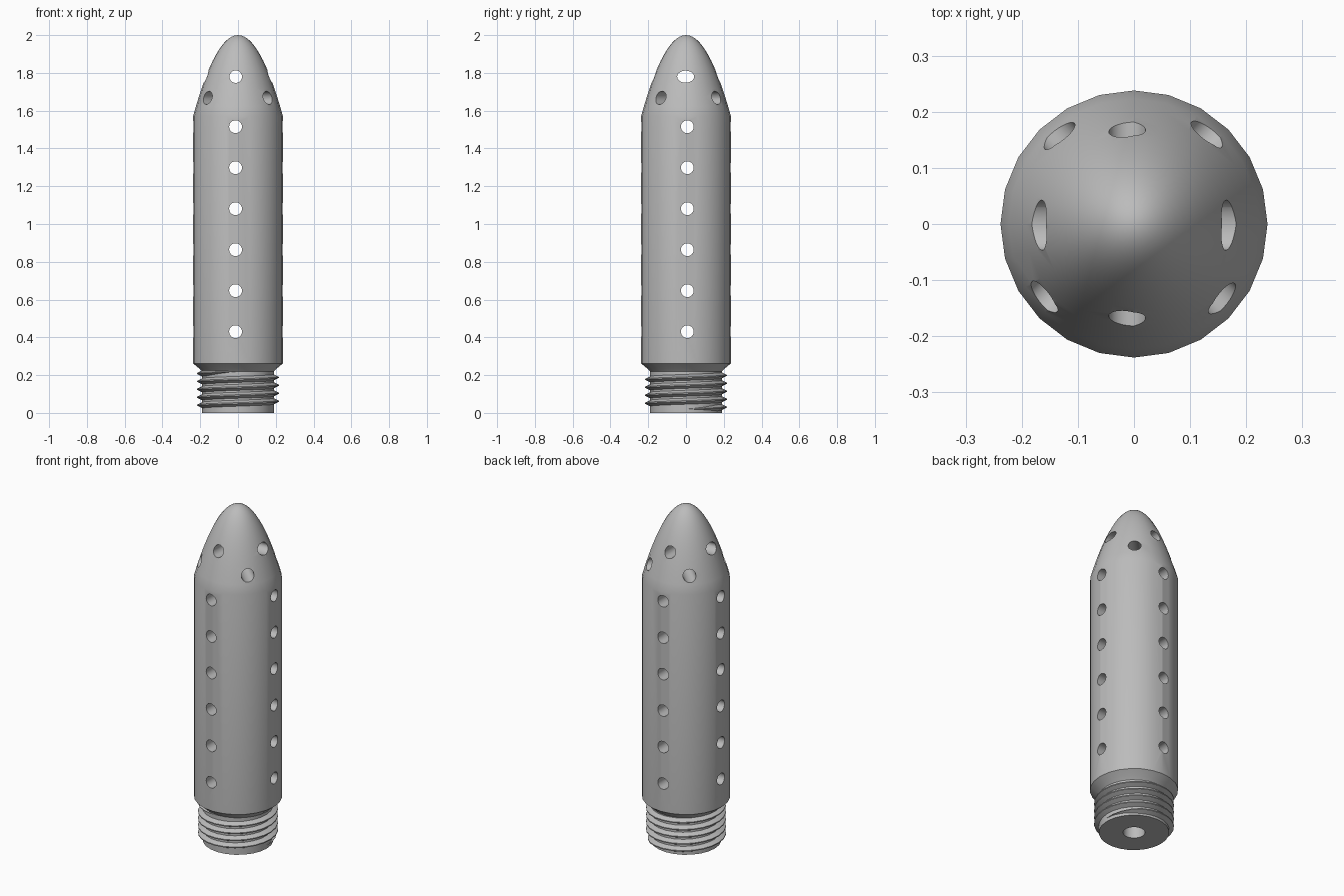
import bpy, bmesh
from math import pi, cos, sin, sqrt, radians

cube = bpy.data.objects.get("Cube")
if cube:
    bpy.data.objects.remove(cube, do_unlink=True)

SIDES = 24
RADIUS = 0.238
SHOULDER = 1.57

grey = bpy.data.materials.new("plain grey")
grey.use_nodes = True
COLOUR = (0.5, 0.5, 0.5, 1)
grey.diffuse_color = COLOUR
grey.node_tree.nodes["Principled BSDF"].inputs["Base Color"].default_value = COLOUR


def add_object(name, bm):
    bmesh.ops.recalc_face_normals(bm, faces=bm.faces)
    mesh = bpy.data.meshes.new(name)
    bm.to_mesh(mesh)
    bm.free()
    mesh.materials.append(grey)
    obj = bpy.data.objects.new(name, mesh)
    bpy.context.collection.objects.link(obj)
    return obj


def activate(obj):
    bpy.ops.object.select_all(action='DESELECT')
    obj.select_set(True)
    bpy.context.view_layer.objects.active = obj


def lathe(name, profile):
    """Closed solid of revolution from (radius, z) pairs ending at a tip."""
    bm = bmesh.new()
    rings = [[bm.verts.new((r * cos(2 * pi * i / SIDES), r * sin(2 * pi * i / SIDES), z))
              for i in range(SIDES)] for r, z in profile[:-1]]
    tip = bm.verts.new((0, 0, profile[-1][1]))
    bm.faces.new(rings[0])
    for low, high in zip(rings, rings[1:]):
        for i in range(SIDES):
            j = (i + 1) % SIDES
            bm.faces.new((low[i], low[j], high[j], high[i]))
    for i in range(SIDES):
        bm.faces.new((rings[-1][i], rings[-1][(i + 1) % SIDES], tip))
    return add_object(name, bm)


def drill(body, location, rotation, radius, depth=0.8, widen=1):
    """Cut a round or widened hole straight through the body."""
    bpy.ops.mesh.primitive_cylinder_add(vertices=24, radius=radius, depth=depth,
                                        location=location, rotation=rotation)
    cutter = bpy.context.object
    cutter.scale = (1, widen, 1)
    cutter.hide_render = True
    activate(body)
    mod = body.modifiers.new("hole", 'BOOLEAN')
    mod.operation = 'DIFFERENCE'
    mod.solver = 'EXACT'
    mod.object = cutter
    bpy.ops.object.modifier_apply(modifier=mod.name)
    bpy.data.objects.remove(cutter, do_unlink=True)


# Body: threaded neck core, chamfer, straight barrel and parabolic nose
profile = [(0.19, 0), (0.19, 0.22), (0.205, 0.235), (RADIUS, 0.262)]
STEPS = 16
for k in range(STEPS + 1):
    t = 1 - k / STEPS
    profile.append((RADIUS * t, 2 - (2 - SHOULDER) * t * t))
body = lathe("perforated_body", profile)

# Central bore, open at the base
drill(body, (0, 0, 0.85), (0, 0, 0), 0.059, depth=1.9)

# Six rows of crossing holes through the barrel
for row in range(6):
    z = 0.43 + 0.217 * row
    drill(body, (-0.013, 0, z), (pi / 2, 0, 0), 0.034)
    drill(body, (0, 0.007, z), (0, pi / 2, 0), 0.034)

# Crossing holes in the nose, straight and diagonal
drill(body, (-0.012, 0, 1.78), (pi / 2, 0, 0), 0.033)
drill(body, (0, -0.002, 1.78), (0, pi / 2, 0), 0.032, widen=1.4)
drill(body, (0.011, 0.013, 1.668), (0, pi / 2, -pi / 4), 0.035)
drill(body, (-0.015, 0.015, 1.668), (0, pi / 2, pi / 4), 0.035)

# Screw thread: a triangular ridge swept along a helix, tapered at both ends
bm = bmesh.new()
PITCH, TURNS, START = 0.042, 4.75, 0.02
count = int(TURNS * SIDES)
sections = []
for i in range(count + 1):
    a = 2 * pi * i / SIDES
    z = START + PITCH * i / SIDES
    size = max(0.05, min(1, i / 4, (count - i) / 4))
    section = []
    for r, dz in ((0.184, -0.019), (0.19 + 0.026 * size, -0.003),
                  (0.19 + 0.026 * size, 0.003), (0.184, 0.019)):
        section.append(bm.verts.new((r * cos(a), r * sin(a), z + dz * size)))
    sections.append(section)
for low, high in zip(sections, sections[1:]):
    for k in range(4):
        m = (k + 1) % 4
        bm.faces.new((low[k], low[m], high[m], high[k]))
bm.faces.new(sections[0])
bm.faces.new(sections[-1])
thread = add_object("screw_thread", bm)

for obj in (body, thread):
    activate(obj)
    bpy.ops.object.shade_smooth_by_angle(angle=radians(30))
